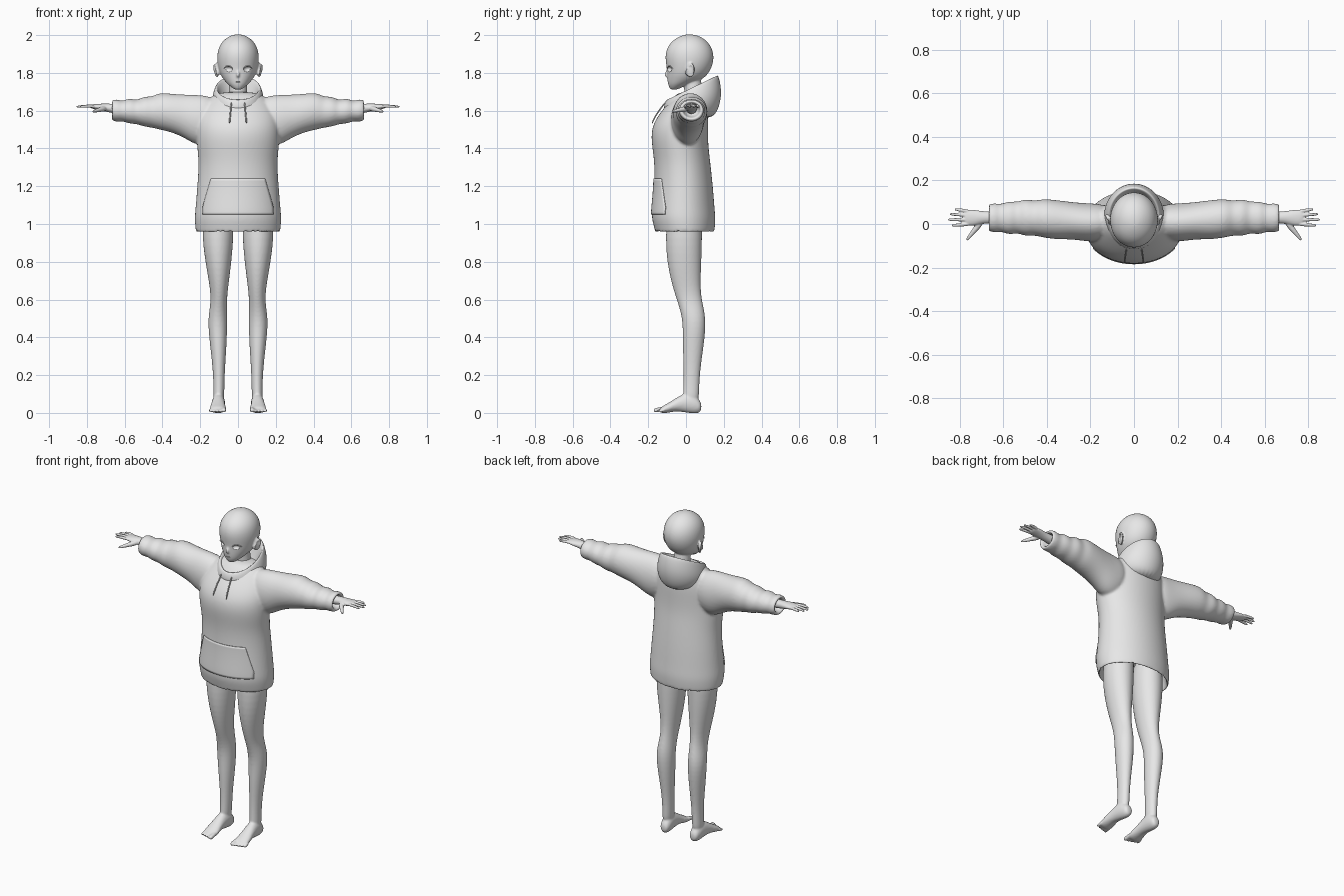
import bpy
import bmesh
from mathutils import Vector, Matrix

if "Cube" in bpy.data.objects:
    bpy.data.objects.remove(bpy.data.objects["Cube"], do_unlink=True)

GREY = (0.8, 0.8, 0.8, 1.0)
grey = bpy.data.materials.new("plain_grey")
grey.use_nodes = True
grey.diffuse_color = GREY
grey.node_tree.nodes["Principled BSDF"].inputs["Base Color"].default_value = GREY


# Ring helpers: each ring is (centre, half axis, half axis)
def flat_ring(z, x0, x1, y0, y1, z_back=None):
    """Horizontal oval, optionally tilted so its back edge sits at z_back."""
    z_back = z if z_back is None else z_back
    return (Vector(((x0 + x1) / 2, (y0 + y1) / 2, (z + z_back) / 2)),
            Vector(((x1 - x0) / 2, 0, 0)),
            Vector((0, (y1 - y0) / 2, (z_back - z) / 2)))


def side_ring(x, z0, z1, y0, y1):
    return (Vector((x, (y0 + y1) / 2, (z0 + z1) / 2)),
            Vector((0, (y1 - y0) / 2, 0)), Vector((0, 0, (z1 - z0) / 2)))


def front_ring(y, x, half, z0, z1):
    return (Vector((x, y, (z0 + z1) / 2)),
            Vector((half, 0, 0)), Vector((0, 0, (z1 - z0) / 2)))


def loft(bm, rings, sides=24):
    """Skin a closed solid over a row of oval rings."""
    rows = []
    for centre, u, v in rings:
        row = []
        for i in range(sides):
            turn = Matrix.Rotation(6.283185 * i / sides, 2) @ Vector((1, 0))
            row.append(bm.verts.new(centre + u * turn.x + v * turn.y))
        rows.append(row)
    for a, b in zip(rows, rows[1:]):
        for i in range(sides):
            j = (i + 1) % sides
            bm.faces.new((a[i], a[j], b[j], b[i]))
    bm.faces.new(rows[0][::-1])
    bm.faces.new(rows[-1])


def tube(bm, points, radii, sides=10):
    points = [Vector(p) for p in points]
    rings = []
    for i, p in enumerate(points):
        d = (points[min(i + 1, len(points) - 1)] - points[max(i - 1, 0)]).normalized()
        u = d.cross(Vector((0, 0, 1)) if abs(d.z) < 0.8 else Vector((0, 1, 0))).normalized()
        rings.append((p, u * radii[i], d.cross(u) * radii[i]))
    loft(bm, rings, sides)


def ball(bm, centre, size, tilt=0):
    m = (Matrix.Translation(centre) @ Matrix.Rotation(tilt, 4, "Z")
         @ Matrix.Diagonal((*size, 1)))
    bmesh.ops.create_uvsphere(bm, u_segments=20, v_segments=12, radius=1, matrix=m)


def finish(name, bm, voxel=0, mirror=False, subdivide=2):
    """Turn the solids into one smooth object, fused when a voxel size is given."""
    bmesh.ops.recalc_face_normals(bm, faces=bm.faces)
    for f in bm.faces:
        f.smooth = True
    mesh = bpy.data.meshes.new(name)
    bm.to_mesh(mesh)
    bm.free()
    mesh.materials.append(grey)
    ob = bpy.data.objects.new(name, mesh)
    bpy.context.collection.objects.link(ob)
    if subdivide:
        sub = ob.modifiers.new("round", "SUBSURF")
        sub.levels = sub.render_levels = subdivide
    if voxel:
        fuse = ob.modifiers.new("fuse", "REMESH")
        fuse.mode = "VOXEL"
        fuse.voxel_size = voxel
        fuse.use_smooth_shade = True
        soft = ob.modifiers.new("soften", "SMOOTH")
        soft.factor = 0.5
        soft.iterations = 4
    if mirror:
        ob.modifiers.new("mirror", "MIRROR").use_mirror_merge = False
    return ob


# Hoodie: body with an open hem, starting from the inside of the cavity
bm = bmesh.new()
body = [(1.12, .17, -.13, .11), (1.03, .205, -.155, .135), (.965, .21, -.15, .137),
        (.95, .222, -.162, .15), (.975, .226, -.167, .153), (1.03, .231, -.183, .157),
        (1.08, .226, -.18, .152), (1.2, .216, -.168, .143), (1.32, .208, -.167, .13),
        (1.4, .216, -.178, .12), (1.46, .22, -.185, .117), (1.52, .22, -.178, .117),
        (1.58, .21, -.145, .117), (1.64, .18, -.095, .11), (1.68, .14, -.06, .1),
        (1.7, .08, -.03, .07)]
loft(bm, [flat_ring(z, -r, r, y0, y1) for z, r, y0, y1 in body], 32)

# Hoodie: wrinkled sleeves with open cuffs
sleeve = [(.1, 1.45, 1.67, -.07, .09), (.2, 1.40, 1.685, -.085, .095),
          (.28, 1.455, 1.685, -.07, .1), (.35, 1.485, 1.69, -.072, .11),
          (.42, 1.5, 1.697, -.063, .117), (.455, 1.51, 1.672, -.052, .105),
          (.5, 1.515, 1.678, -.058, .118), (.535, 1.53, 1.652, -.04, .1),
          (.575, 1.53, 1.67, -.052, .107), (.61, 1.545, 1.648, -.033, .09),
          (.64, 1.54, 1.662, -.042, .097), (.665, 1.547, 1.657, -.033, .092),
          (.673, 1.552, 1.652, -.028, .086), (.665, 1.565, 1.64, -.015, .073),
          (.61, 1.57, 1.635, -.01, .07)]
for s in (1, -1):
    loft(bm, [side_ring(s * x, *rest) for x, *rest in sleeve])
hoodie = finish("hoodie", bm, voxel=.008)

# Hood lying open on the shoulders
bm = bmesh.new()
hood = [(1.61, .06, -.05, .09, 1.61), (1.63, .085, -.075, .125, 1.69),
        (1.655, .105, -.092, .15, 1.765), (1.66, .116, -.102, .166, 1.795),
        (1.645, .127, -.112, .178, 1.77), (1.62, .142, -.118, .192, 1.69),
        (1.6, .135, -.115, .172, 1.6), (1.58, .09, -.09, .13, 1.55)]
loft(bm, [flat_ring(z, -r, r, y0, y1, zb) for z, r, y0, y1, zb in hood], 28)
finish("hood", bm)

# Front pocket hugging the hoodie
bm = bmesh.new()
bmesh.ops.create_grid(bm, x_segments=30, y_segments=16, size=1)
for v in bm.verts:
    h = (v.co.y + 1) / 2
    half = .185 - .055 * max(0, h - .2)
    v.co = (v.co.x * half, -.4, 1.05 + .19 * h)
pocket = finish("front_pocket", bm, subdivide=0)
wrap = pocket.modifiers.new("wrap", "SHRINKWRAP")
wrap.target = hoodie
wrap.wrap_method = "PROJECT"
wrap.wrap_mode = "ABOVE_SURFACE"
wrap.use_project_y = True
wrap.offset = .002
thick = pocket.modifiers.new("cloth", "SOLIDIFY")
thick.thickness = .007
thick.offset = 0

# Drawstrings
bm = bmesh.new()
tube(bm, [(.035, -.11, 1.645), (.038, -.135, 1.61), (.042, -.165, 1.57), (.045, -.18, 1.53)],
     [.004] * 4)
finish("drawstrings", bm, mirror=True, subdivide=1)

# Head with nose, ears and neck
bm = bmesh.new()
skull = [(1.71, .015, -.08, -.05), (1.722, .032, -.088, -.025), (1.74, .055, -.096, .02),
         (1.765, .077, -.1, .085), (1.79, .094, -.101, .115), (1.83, .107, -.103, .138),
         (1.88, .113, -.112, .15), (1.93, .106, -.104, .14), (1.97, .082, -.074, .112),
         (1.995, .046, -.032, .072), (2.004, .015, 0, .035)]
loft(bm, [flat_ring(z, -r, r, y0, y1) for z, r, y0, y1 in skull])
tube(bm, [(0, -.085, 1.83), (0, -.1, 1.805), (0, -.112, 1.787), (0, -.095, 1.775)],
     [.005, .008, .009, .005])
tube(bm, [(0, .05, 1.58), (0, .045, 1.66), (0, .035, 1.74), (0, .03, 1.8)],
     [.065, .052, .047, .045], 20)
for s in (1, -1):
    ball(bm, (s * .112, .022, 1.815), (.008, .027, .04), s * -.45)
    tube(bm, [(s * .11, .0, 1.785), (s * .116, .002, 1.82), (s * .124, .022, 1.852),
              (s * .13, .045, 1.835), (s * .122, .036, 1.8), (s * .108, .016, 1.775)],
         [.006] * 6)
head = finish("head", bm, voxel=.005)

# Eye sockets and mouth cut into the face
bm = bmesh.new()
for s in (1, -1):
    ball(bm, (s * .052, -.094, 1.82), (.024, .02, .016), s * .4)
ball(bm, (0, -.1, 1.752), (.014, .008, .003))
cutter = finish("face_cutter", bm, subdivide=0)
cutter.hide_render = True
cutter.hide_set(True)
cut = head.modifiers.new("face_cuts", "BOOLEAN")
cut.operation = "DIFFERENCE"
cut.solver = "EXACT"
cut.object = cutter

# Upper eyelids
bm = bmesh.new()
tube(bm, [(.028, -.098, 1.823), (.038, -.096, 1.834), (.053, -.089, 1.838),
          (.067, -.079, 1.833), (.077, -.069, 1.822)], [.002, .003, .003, .003, .002])
finish("eyelids", bm, mirror=True, subdivide=1)

# Hands: wrist and palm, four fingers and a thumb
bm = bmesh.new()
palm = [(.59, 1.575, 1.635, -.005, .06), (.67, 1.588, 1.637, .002, .058),
        (.7, 1.594, 1.638, .0, .06), (.735, 1.602, 1.637, -.01, .066),
        (.765, 1.608, 1.635, -.008, .066), (.782, 1.614, 1.632, .002, .06)]
loft(bm, [side_ring(*p) for p in palm], 16)
for y, spread, tip in ((.0, -.006, .84), (.02, .0, .856), (.039, .006, .848), (.057, .01, .825)):
    tube(bm, [(.75, y, 1.622), (.79, y + spread / 2, 1.625), (tip - .012, y + spread, 1.622),
              (tip, y + spread, 1.62)], [.009, .009, .007, .005])
tube(bm, [(.7, .015, 1.612), (.725, -.02, 1.607), (.75, -.05, 1.6), (.772, -.078, 1.594)],
     [.016, .014, .01, .006])
finish("hands", bm, voxel=.0035, mirror=True)

# Legs with feet and toes
bm = bmesh.new()
leg = [(1.13, .03, .17, -.09, .08), (.97, .02, .195, -.11, .087), (.8, .034, .174, -.103, .082),
       (.66, .053, .147, -.07, .075), (.58, .06, .144, -.042, .088), (.49, .056, .162, -.016, .108),
       (.36, .06, .148, -.018, .095), (.22, .07, .132, -.012, .074), (.12, .072, .13, -.014, .07),
       (.05, .075, .132, -.02, .068)]
loft(bm, [flat_ring(*p) for p in leg])
foot = [(.082, .1, .018, .015, .05), (.068, .1, .029, -.003, .075), (.03, .102, .034, -.004, .11),
        (-.02, .104, .034, .006, .1), (-.065, .106, .038, .008, .07),
        (-.11, .106, .046, -.003, .043), (-.14, .106, .042, 0, .028)]
loft(bm, [front_ring(*p) for p in foot])
for i in range(5):
    r = .009 if i else .013
    x = .074 + .018 * i
    y = -.166 + .006 * i
    tube(bm, [(x, -.11, r + .01), (x, y + .02, r + .004), (x, y, r), (x, y - .006, r)],
         [r, r, r, r * .6])
finish("legs", bm, voxel=.006, mirror=True)
